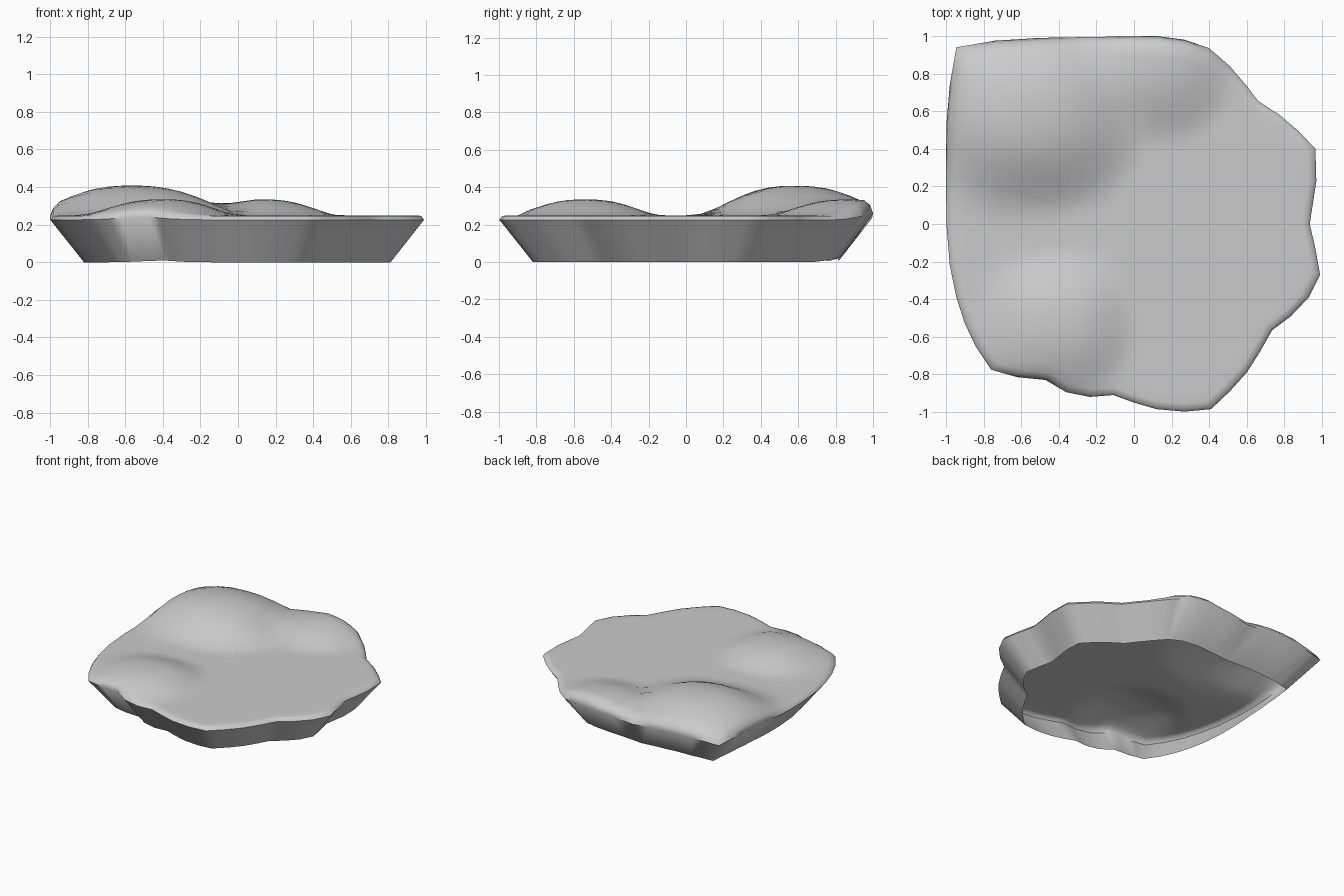
import bpy, bmesh, math

if "Cube" in bpy.data.objects:
    bpy.data.objects.remove(bpy.data.objects["Cube"])

# Outline of the slab seen from above, clockwise from the back left corner
OUTLINE = [(-.945, .94), (-.74, .975), (-.5, .99), (-.23, .995), (.12, 1), (.27, .98),
           (.4, .935), (.51, .84), (.595, .74), (.66, .655), (.775, .58), (.875, .495),
           (.965, .4), (.97, .23), (.935, 0), (.965, -.13), (.99, -.27), (.93, -.39),
           (.835, -.49), (.735, -.565), (.67, -.68), (.6, -.79), (.51, -.89), (.41, -.985),
           (.27, -.998), (.12, -.985), (0, -.95), (-.11, -.91), (-.235, -.92), (-.36, -.895),
           (-.47, -.83), (-.62, -.815), (-.76, -.775), (-.84, -.655), (-.9, -.53),
           (-.945, -.39), (-.98, -.22), (-.998, 0), (-1, .27), (-.998, .53), (-.98, .74)]

# Hills: centre x, y, height, reach to left, right, front, back
HILLS = [(-.57, .58, .158, .60, .65, .55, .58),
         (.13, .87, .085, .40, .42, .45, .35),
         (-.40, -.54, .085, .45, .42, .42, .42)]


def hill_height(x, y):
    best = 0
    for cx, cy, h, left, right, front, back in HILLS:
        u = abs(x - cx) / (left if x < cx else right)
        v = abs(y - cy) / (front if y < cy else back)
        r = (u ** 2.3 + v ** 2.3) ** (1 / 2.3)
        if r < 1:
            best = max(best, h * (1 - r ** 2.5) ** 2)
    return best


# Halve each outline segment for a smoother surface
pts = []
for i, (x, y) in enumerate(OUTLINE):
    x2, y2 = OUTLINE[(i + 1) % len(OUTLINE)]
    pts += [(x, y), ((x + x2) / 2, (y + y2) / 2)]

bm = bmesh.new()


def ring(scale, height):
    return [bm.verts.new((x * scale, y * scale, height(x * scale, y * scale, x, y)))
            for x, y in pts]


def lift(x, y):
    return min(.5 * hill_height(x, y), .035)


# Open-bottomed shell: hilly top, rounded rim, wall tapering inward to the floor
rings = [ring(k / 16 * .955, lambda x, y, ox, oy: .25 + hill_height(x, y)) for k in range(1, 17)]
rings.append(ring(.985, lambda x, y, ox, oy: .246 + .75 * hill_height(x, y)))
rings.append(ring(1, lambda x, y, ox, oy: .226 + lift(ox, oy)))
rings.append(ring(.82, lambda x, y, ox, oy: .6 * lift(ox, oy)))

centre = bm.verts.new((0, 0, .25 + hill_height(0, 0)))
n = len(pts)
for i in range(n):
    j = (i + 1) % n
    bm.faces.new((centre, rings[0][j], rings[0][i]))
    for a, b in zip(rings, rings[1:]):
        bm.faces.new((a[i], a[j], b[j], b[i]))

mesh = bpy.data.meshes.new("terrain_slab")
bm.to_mesh(mesh)
bm.free()
slab = bpy.data.objects.new("terrain_slab", mesh)
bpy.context.collection.objects.link(slab)
bpy.context.view_layer.objects.active = slab
slab.select_set(True)
bpy.ops.object.shade_smooth_by_angle(angle=math.radians(62))
